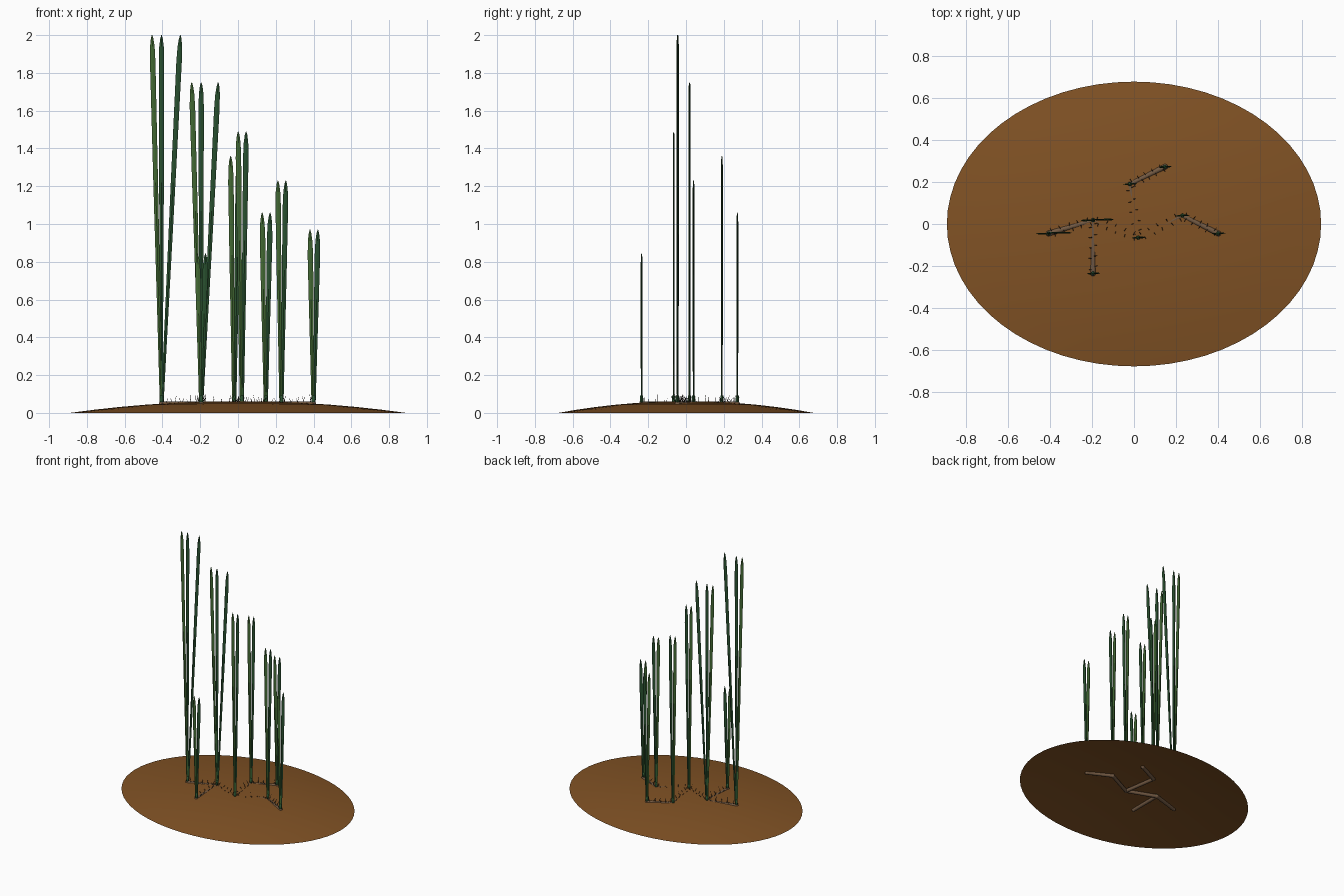
import bpy, bmesh, math, random
from mathutils import Vector

random.seed(4)
if "Cube" in bpy.data.objects:
    bpy.data.objects.remove(bpy.data.objects["Cube"])


def material(name, rgb):
    m = bpy.data.materials.new(name)
    m.use_nodes = True
    m.diffuse_color = (*rgb, 1)
    m.node_tree.nodes["Principled BSDF"].inputs["Base Color"].default_value = (*rgb, 1)
    return m


SAND = material("brown sediment", (0.22, 0.085, 0.018))
STEM = material("rhizome tan", (0.17, 0.1, 0.055))
LIGHT = material("leaf green", (0.055, 0.14, 0.033))
DARK = material("deep leaf green", (0.022, 0.08, 0.028))
ROOT = material("root dark brown", (0.03, 0.022, 0.016))


def finish(name, bm, mat, smooth=True):
    mesh = bpy.data.meshes.new(name)
    bmesh.ops.recalc_face_normals(bm, faces=bm.faces)
    bm.to_mesh(mesh)
    bm.free()
    ob = bpy.data.objects.new(name, mesh)
    bpy.context.collection.objects.link(ob)
    mesh.materials.append(mat)
    for p in mesh.polygons:
        p.use_smooth = smooth
    return ob


def rod(bm, a, b, r1, r2, sides):
    # Tapered rod between two points
    a, b = Vector(a), Vector(b)
    d = b - a
    made = bmesh.ops.create_cone(bm, cap_ends=True, segments=sides, radius1=r1,
                                 radius2=r2, depth=d.length)["verts"]
    rot = d.to_track_quat('Z', 'Y')
    for v in made:
        v.co = rot @ v.co + (a + b) / 2


# Sediment mound: open, shallow dome
RX, RY, TOP = 0.89, 0.677, 0.062
bm = bmesh.new()
bmesh.ops.create_circle(bm, cap_ends=False, segments=64, radius=1)
edges = bm.edges[:]
for r in (0.85, 0.7, 0.55, 0.4, 0.25, 0.1):
    new = bmesh.ops.extrude_edge_only(bm, edges=edges)["geom"]
    edges = [e for e in new if isinstance(e, bmesh.types.BMEdge)
             and all(v in new for v in e.verts)]
    for v in (g for g in new if isinstance(g, bmesh.types.BMVert)):
        v.co = v.co.normalized() * r
bmesh.ops.holes_fill(bm, edges=[e for e in edges if e.is_boundary], sides=64)
for v in bm.verts:
    r = v.co.length
    v.co = (v.co.x * RX, v.co.y * RY, TOP * (1 - r * r))
mound = finish("sediment_mound", bm, SAND)
if mound.data.polygons[0].normal.z < 0:
    mound.data.flip_normals()

# Shoots: position, tip height, number of leaves
SHOOTS = {
    "far_right": (-0.405, -0.045, 2.0, 3),
    "mid_right": (-0.195, 0.018, 1.75, 3),
    "centre": (0.02, -0.065, 1.49, 2),
    "mid_left": (0.23, 0.04, 1.23, 2),
    "far_left": (0.4, -0.045, 0.97, 2),
    "back": (-0.02, 0.19, 1.36, 2),
    "back_left": (0.147, 0.272, 1.06, 2),
    "front": (-0.195, -0.235, 0.845, 2),
}
RUNNERS = [("far_right", "mid_right"), ("mid_right", "centre"), ("centre", "mid_left"),
           ("mid_left", "far_left"), ("mid_right", "front"), ("centre", "back"),
           ("back", "back_left")]
Z = 0.047


def leaf(name, x, y, tip, base_dx, tip_dx, mat):
    # Strap leaf: narrow foot, wide middle, pointed tip, thin lens section
    bm = bmesh.new()
    rings = []
    length = tip - Z
    stations = [(0, 0.007), (0.25 * length, 0.009), (0.6 * length, 0.0125),
                (length - 0.14, 0.0145), (length - 0.06, 0.012),
                (length - 0.02, 0.007), (length, 0.0015)]
    for h, w in stations:
        cx = x + base_dx + (tip_dx - base_dx) * h / length
        t = min(0.004, w * 0.4)
        rings.append([bm.verts.new((cx + dx, y + dy, Z + h))
                      for dx, dy in ((-w, 0), (0, -t), (w, 0), (0, t))])
    for lo, hi in zip(rings, rings[1:]):
        for i in range(4):
            j = (i + 1) % 4
            bm.faces.new((lo[i], lo[j], hi[j], hi[i]))
    bm.faces.new(rings[0][::-1])
    bm.faces.new(rings[-1])
    finish(name, bm, mat, False)


for name, (x, y, tip, count) in SHOOTS.items():
    if count == 3:
        spread = [(-0.002, -0.05), (0, 0), (0.004, 0.1 if tip > 1.9 else 0.09)]
    else:
        spread = [(-0.004, -0.019), (0.004, 0.023)]
    for i, (b, t) in enumerate(spread):
        leaf(f"{name}_leaf_{i + 1}", x, y + 0.002 * (i - 0.5), tip, b, t, DARK if i else LIGHT)
    # Sheath round the foot of each shoot
    bm = bmesh.new()
    rod(bm, (x, y, Z - 0.008), (x, y, Z + 0.045), 0.011, 0.008, 8)
    finish(f"{name}_sheath", bm, DARK)

# Creeping rhizomes and their hair roots
for a, b in RUNNERS:
    p, q = (Vector((*SHOOTS[k][:2], Z)) for k in (a, b))
    bm = bmesh.new()
    rod(bm, p, q, 0.013, 0.013, 10)
    ob = finish(f"rhizome_{a}_to_{b}", bm, STEM)
    along = (q - p).normalized()
    side = along.cross(Vector((0, 0, 1)))
    bm = bmesh.new()
    for i in range(5):
        for s in (-1, 1):
            start = p.lerp(q, (i + 0.5 + 0.12 * s) / 5)
            end = start + side * s * 0.022 + along * random.uniform(-0.006, 0.006)
            end.z += random.uniform(0.025, 0.05)
            rod(bm, start, end, 0.002, 0.0008, 4)
    finish(f"roots_{a}_to_{b}", bm, ROOT, False)

# Rounded joints where rhizomes meet
for name, (x, y, _, _) in SHOOTS.items():
    bm = bmesh.new()
    bmesh.ops.create_uvsphere(bm, u_segments=12, v_segments=8, radius=0.014)
    bmesh.ops.translate(bm, verts=bm.verts, vec=(x, y, Z))
    finish(f"{name}_joint", bm, STEM)

# Crisp edges on the rounded pieces
bpy.ops.object.select_all(action='DESELECT')
for ob in bpy.context.collection.objects:
    if ob.type == 'MESH' and ob.name.startswith(("rhizome", "sediment")):
        ob.select_set(True)
        bpy.context.view_layer.objects.active = ob
bpy.ops.object.shade_smooth_by_angle(angle=math.radians(40))
